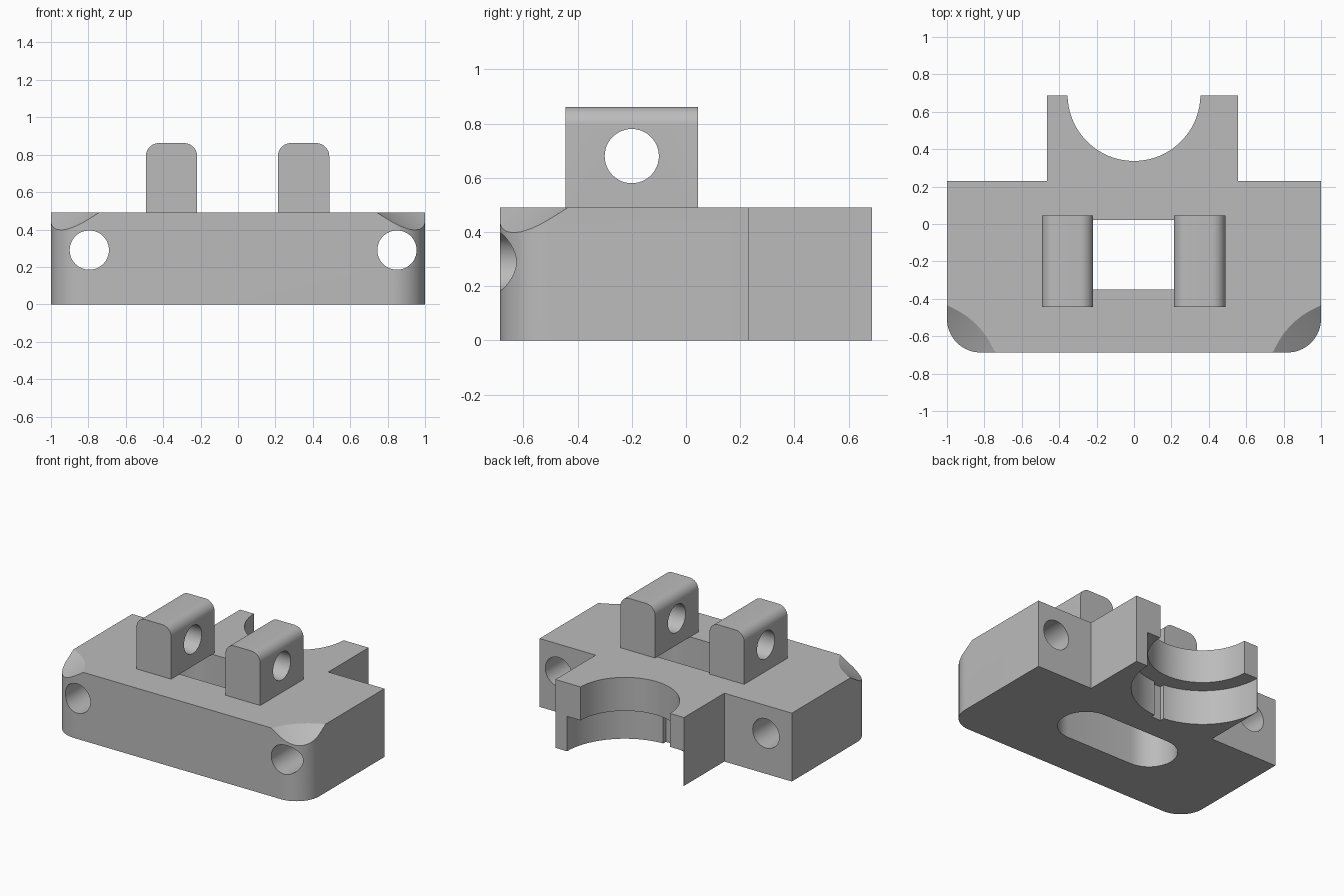
import bpy, bmesh, math
from mathutils import Matrix, Vector

cube = bpy.data.objects.get("Cube")
if cube:
    bpy.data.objects.remove(cube)

grey = bpy.data.materials.new("plain grey")
grey.use_nodes = True
GREY = (0.5, 0.5, 0.5, 1)
grey.diffuse_color = GREY
grey.node_tree.nodes["Principled BSDF"].inputs["Base Color"].default_value = GREY


def arc(cx, cy, r, start, end, n=16):
    steps = [math.radians(start + (end - start) * i / n) for i in range(n + 1)]
    return [(cx + r * math.cos(a), cy + r * math.sin(a)) for a in steps]


def prism(name, outline, low, high, axis="z"):
    """Extrude a 2D outline along the given axis."""
    place = {"x": lambda p, d: (d, p[0], p[1]),
             "y": lambda p, d: (p[0], d, p[1]),
             "z": lambda p, d: (p[0], p[1], d)}[axis]
    bm = bmesh.new()
    ends = [[bm.verts.new(place(p, d)) for p in outline] for d in (low, high)]
    bm.faces.new(ends[0])
    bm.faces.new(ends[1])
    n = len(outline)
    for i in range(n):
        j = (i + 1) % n
        bm.faces.new((ends[0][i], ends[0][j], ends[1][j], ends[1][i]))
    bmesh.ops.recalc_face_normals(bm, faces=bm.faces)
    mesh = bpy.data.meshes.new(name)
    bm.to_mesh(mesh)
    bm.free()
    mesh.materials.append(grey)
    obj = bpy.data.objects.new(name, mesh)
    bpy.context.collection.objects.link(obj)
    return obj


def disc(cx, cy, r, n=48):
    return arc(cx, cy, r, 0, 360, n)[:-1]


def rect(x0, x1, y0, y1):
    return [(x0, y0), (x1, y0), (x1, y1), (x0, y1)]


def select(obj):
    bpy.ops.object.select_all(action="DESELECT")
    obj.select_set(True)
    bpy.context.view_layer.objects.active = obj


def cut(obj, cutter):
    cutter.hide_render = True
    mod = obj.modifiers.new("cut", "BOOLEAN")
    mod.operation = "DIFFERENCE"
    mod.solver = "EXACT"
    mod.object = cutter
    select(obj)
    bpy.ops.object.modifier_apply(modifier=mod.name)
    bpy.data.objects.remove(cutter)


def smooth(obj):
    select(obj)
    bpy.ops.object.shade_smooth_by_angle(angle=math.radians(25))


# Base block with rounded front corners and a rear clamp extension
TOP, FRONT, STEP, BACK = 0.49, -0.687, 0.23, 0.687
outline = (arc(-0.82, FRONT + 0.18, 0.18, 180, 270)
           + arc(0.82, FRONT + 0.18, 0.18, 270, 360)
           + [(1, STEP), (0.555, STEP), (0.555, BACK),
              (-0.465, BACK), (-0.465, STEP), (-1, STEP)])
base = prism("base_block", outline, 0, TOP)

# Stepped half-round bore and its key notch
cut(base, prism("upper_bore", disc(0, 0.692, 0.355, 96), 0.2, 0.6))
cut(base, prism("lower_bore", disc(0, 0.692, 0.463, 96), -0.1, 0.25))
cut(base, prism("key_notch", rect(-0.055, 0.02, 0.2, 0.4), -0.1, 0.25))

# Long rounded slot between the lugs
slot = arc(-0.265, -0.165, 0.186, 90, 270) + arc(0.265, -0.165, 0.186, -90, 90)
cut(base, prism("slot", slot, -0.1, 0.6))

# Bolt holes from front to back
for x in (-0.795, 0.85):
    cut(base, prism("bolt_hole", disc(x, 0.29, 0.105), -0.9, 0.5, "y"))

# Shallow hollowed bevels on the front top corners
for side in (-1, 1):
    scoop = prism("corner_scoop", disc(0, 0.8, 0.8, 128), -0.4, 0.5, "y")
    along = Vector((side * 0.7, -0.7, -0.64)).normalized()
    across = along.cross(Vector((0, 0, 1))).normalized()
    up = across.cross(along)
    frame = Matrix((across, along, up)).transposed().to_4x4()
    frame.translation = (side * 0.842, -0.538, TOP)
    scoop.data.transform(frame)
    cut(base, scoop)
smooth(base)

# Two upright lugs with rounded tops and a cross hole
for name, x0, x1 in (("right_lug", -0.493, -0.218), ("left_lug", 0.213, 0.488)):
    r = 0.07
    profile = ([(x0, TOP), (x1, TOP)]
               + arc(x1 - r, 0.862 - r, r, 0, 90, 10)
               + arc(x0 + r, 0.862 - r, r, 90, 180, 10))
    lug = prism(name, profile, -0.445, 0.045, "y")
    cut(lug, prism("pin_hole", disc(-0.2, 0.68, 0.1), -0.7, 0.7, "x"))
    smooth(lug)
